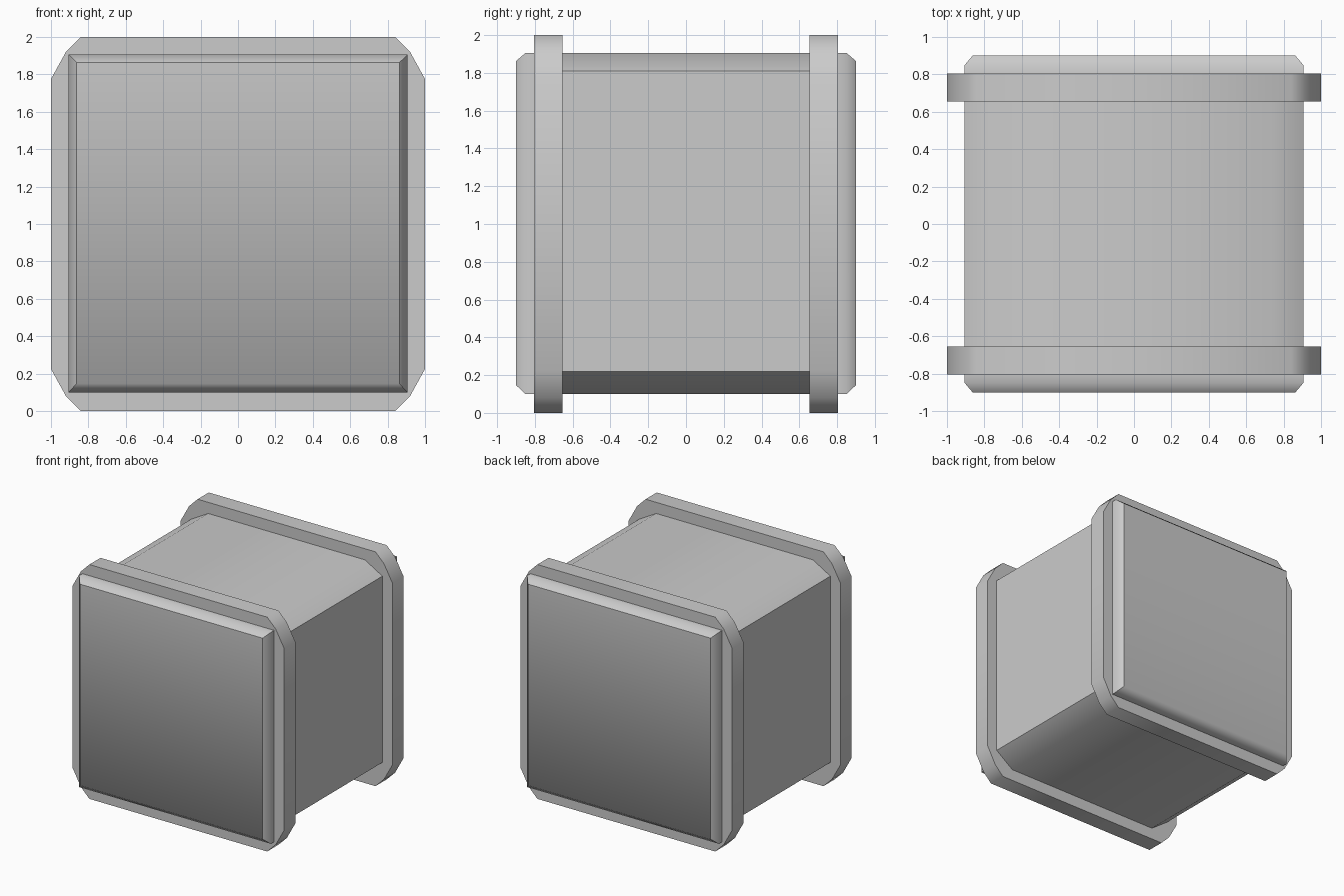
import bpy, bmesh
from math import radians

if "Cube" in bpy.data.objects:
    bpy.data.objects.remove(bpy.data.objects["Cube"])


def loft(name, sections, cap_start, cap_end):
    """Skin a list of (y, [(x, z), ...]) sections that share a point count."""
    bm = bmesh.new()
    rings = [[bm.verts.new((x, y, z)) for x, z in pts] for y, pts in sections]
    n = len(rings[0])
    for a, b in zip(rings, rings[1:]):
        for i in range(n):
            j = (i + 1) % n
            bm.faces.new((a[i], a[j], b[j], b[i]))
    if cap_start:
        bm.faces.new(rings[0])
    if cap_end:
        bm.faces.new(rings[-1])
    bmesh.ops.recalc_face_normals(bm, faces=bm.faces)
    mesh = bpy.data.meshes.new(name)
    bm.to_mesh(mesh)
    bm.free()
    obj = bpy.data.objects.new(name, mesh)
    bpy.context.collection.objects.link(obj)
    bpy.ops.object.select_all(action='DESELECT')
    obj.select_set(True)
    bpy.context.view_layer.objects.active = obj
    bpy.ops.object.shade_smooth_by_angle(angle=radians(47))
    return obj


def symmetric(half):
    """Mirror a right-hand outline (bottom to top) across x = 0."""
    return half + [(-x, z) for x, z in reversed(half)]


def rect(x, z0, z1):
    return symmetric([(x, z0), (x, z1)])


# central box with chamfered long edges, open where it meets the bands
core = symmetric([(0.74, 0.10), (0.905, 0.22), (0.905, 1.81), (0.74, 1.905)])
# the closed solid gives consistent outward normals; its ends sit inside the bands
loft("central_box", [(-0.66, core), (0.66, core)], True, True)

# raised bands with stepped corners, and bevelled end panels
band = symmetric([(0.84, 0.0), (0.92, 0.08), (1.0, 0.225),
                  (1.0, 1.775), (0.92, 1.92), (0.84, 2.0)])
for side, label in ((-1, "front"), (1, "back")):
    loft(label + "_band", [(side * 0.655, band), (side * 0.805, band)], True, True)
    loft(label + "_panel", [(side * 0.79, rect(0.905, 0.10, 1.905)),
                            (side * 0.85, rect(0.905, 0.10, 1.905)),
                            (side * 0.90, rect(0.863, 0.147, 1.863))], True, True)
